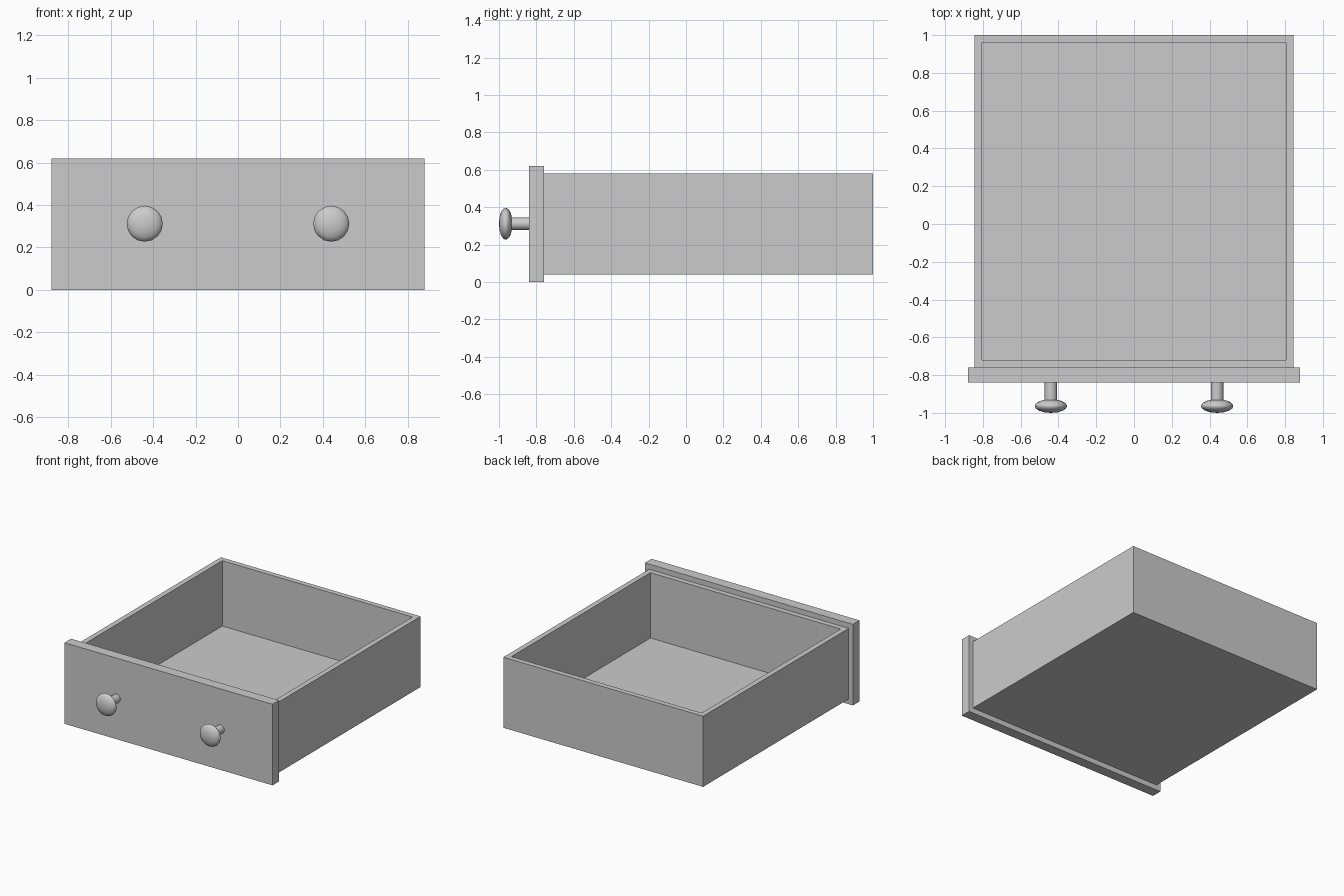
import bpy, bmesh, math
from mathutils import Matrix, Vector

cube = bpy.data.objects.get("Cube")
if cube:
    bpy.data.objects.remove(cube, do_unlink=True)

# One plain grey finish for every part
GREY = (0.6, 0.6, 0.6, 1.0)
grey = bpy.data.materials.new("plain grey")
grey.use_nodes = True
grey.diffuse_color = GREY
grey.node_tree.nodes["Principled BSDF"].inputs["Base Color"].default_value = GREY


def add_object(name, bm):
    bmesh.ops.recalc_face_normals(bm, faces=bm.faces)
    mesh = bpy.data.meshes.new(name)
    bm.to_mesh(mesh)
    bm.free()
    mesh.materials.append(grey)
    obj = bpy.data.objects.new(name, mesh)
    bpy.context.collection.objects.link(obj)
    return obj


def box_mesh(low, high):
    bm = bmesh.new()
    low, high = Vector(low), Vector(high)
    bmesh.ops.create_cube(bm, size=1, matrix=Matrix.Translation((low + high) / 2)
                          @ Matrix.Diagonal((*(high - low), 1)))
    return bm


# Open tray: inset the top face, then push it down to the floor
WALL, FLOOR_Z = 0.04, 0.08
bm = box_mesh((-0.845, -0.76, 0.04), (0.845, 1.0, 0.58))
top = max(bm.faces, key=lambda f: f.calc_center_median().z)
bmesh.ops.inset_region(bm, faces=[top], thickness=WALL, use_even_offset=True)
floor = bmesh.ops.extrude_discrete_faces(bm, faces=[top])["faces"][0]
for v in floor.verts:
    v.co.z = FLOOR_Z
add_object("drawer_tray", bm)

# Overhanging front panel
add_object("front_panel", box_mesh((-0.88, -0.84, 0.0), (0.88, -0.76, 0.62)))

# Turned knobs: (radius, y) profile spun around the y axis
PROFILE = [(0.033, -0.84), (0.033, -0.932), (0.055, -0.936), (0.074, -0.946),
           (0.084, -0.958), (0.085, -0.966), (0.080, -0.976), (0.064, -0.988),
           (0.036, -0.997), (0.0, -1.0)]


def add_knob(name, x):
    bm = bmesh.new()
    verts = [bm.verts.new((r, y, 0)) for r, y in PROFILE]
    edges = [bm.edges.new(pair) for pair in zip(verts, verts[1:])]
    bmesh.ops.spin(bm, geom=verts + edges, cent=(0, 0, 0), axis=(0, 1, 0),
                   angle=math.tau, steps=16, use_duplicate=False)
    bmesh.ops.remove_doubles(bm, verts=bm.verts, dist=0.0005)
    obj = add_object(name, bm)
    obj.location = (x, 0, 0.312)
    bpy.ops.object.select_all(action="DESELECT")
    obj.select_set(True)
    bpy.context.view_layer.objects.active = obj
    bpy.ops.object.shade_smooth_by_angle(angle=math.radians(40))


add_knob("left_knob", 0.44)
add_knob("right_knob", -0.44)
